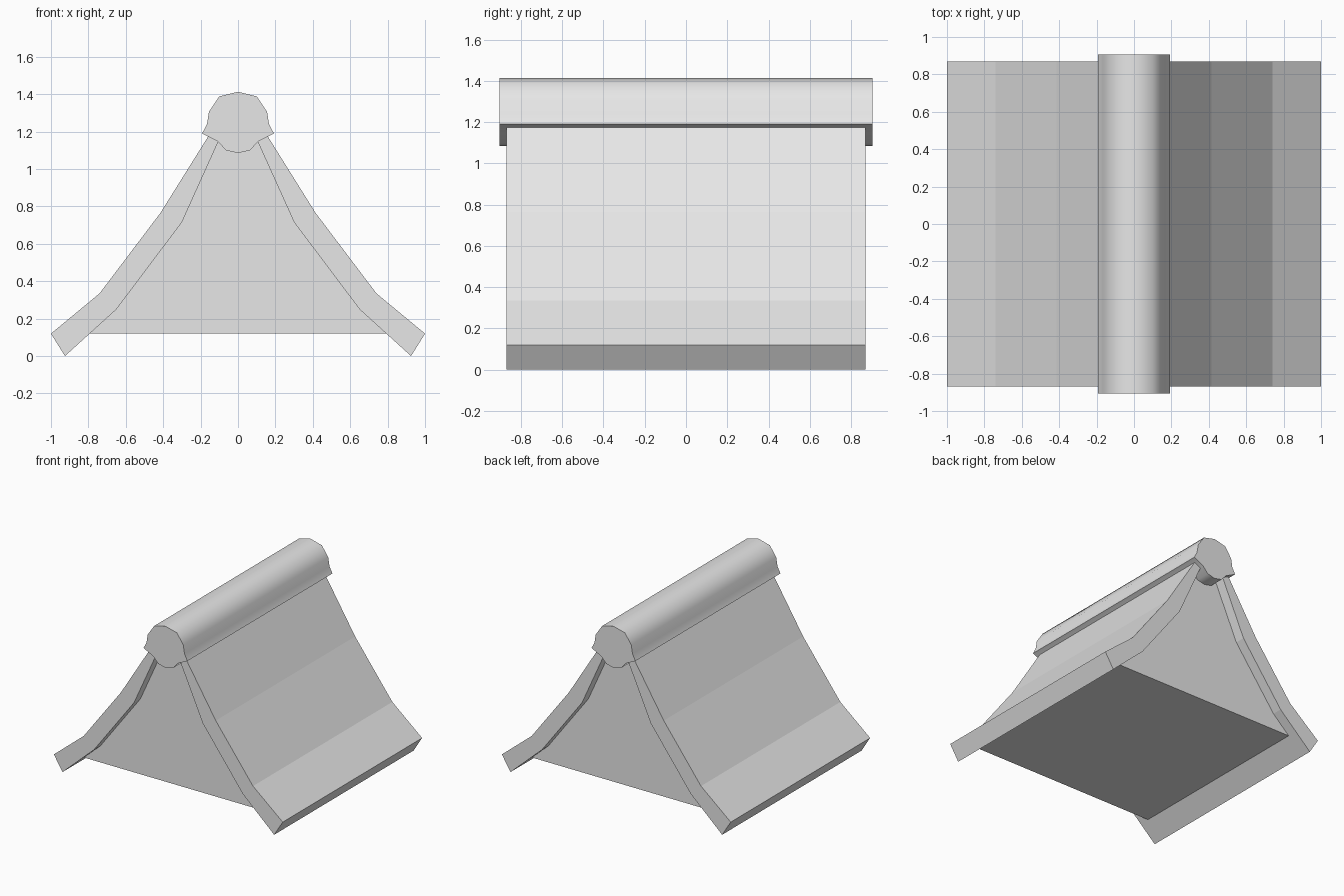
import bpy
import bmesh
from math import radians

cube = bpy.data.objects.get("Cube")
if cube:
    bpy.data.objects.remove(cube, do_unlink=True)

# One plain grey for every part
grey = bpy.data.materials.new("light_grey")
grey.use_nodes = True
colour = (0.8, 0.8, 0.8, 1)
grey.diffuse_color = colour
grey.node_tree.nodes["Principled BSDF"].inputs["Base Color"].default_value = colour


def extrude_profile(name, profile, half_depth):
    """Prism with an (x, z) outline, running from front to back."""
    bm = bmesh.new()
    front = bm.faces.new([bm.verts.new((x, -half_depth, z)) for x, z in profile])
    result = bmesh.ops.extrude_face_region(bm, geom=[front], use_keep_orig=True)
    moved = [v for v in result["geom"] if isinstance(v, bmesh.types.BMVert)]
    bmesh.ops.translate(bm, verts=moved, vec=(0, 2 * half_depth, 0))
    bmesh.ops.recalc_face_normals(bm, faces=bm.faces)
    mesh = bpy.data.meshes.new(name)
    bm.to_mesh(mesh)
    bm.free()
    mesh.materials.append(grey)
    obj = bpy.data.objects.new(name, mesh)
    bpy.context.collection.objects.link(obj)
    return obj


def mirrored(points, side=-1):
    return [(side * x, z) for x, z in points]


# Flared roof slopes, tucked under the ridge at the top
outer = [(0.14, 1.205), (0.415, 0.765), (0.74, 0.335), (1.0, 0.12)]
inner = [(0.925, 0.0), (0.65, 0.25), (0.30, 0.715), (0.09, 1.18)]
for side, name in ((1, "left_roof_slope"), (-1, "right_roof_slope")):
    extrude_profile(name, mirrored(outer + inner, side), 0.87)

# Solid gable body, recessed under the roof ends
gable = [(0.793, 0.12), (0.65, 0.25), (0.30, 0.715), (0.09, 1.18)]
extrude_profile("gable_body", gable + mirrored(gable[::-1]), 0.79)

# Rounded ridge cap with a small lip on each side
ridge = [(0.10, 1.388), (0.155, 1.307), (0.166, 1.24), (0.192, 1.19),
         (0.108, 1.148), (0.065, 1.10)]
cap = extrude_profile("ridge_cap", [(0, 1.413)] + ridge + [(0, 1.085)]
                      + mirrored(ridge[::-1]), 0.905)
bpy.ops.object.select_all(action="DESELECT")
cap.select_set(True)
bpy.context.view_layer.objects.active = cap
bpy.ops.object.shade_smooth_by_angle(angle=radians(45))
